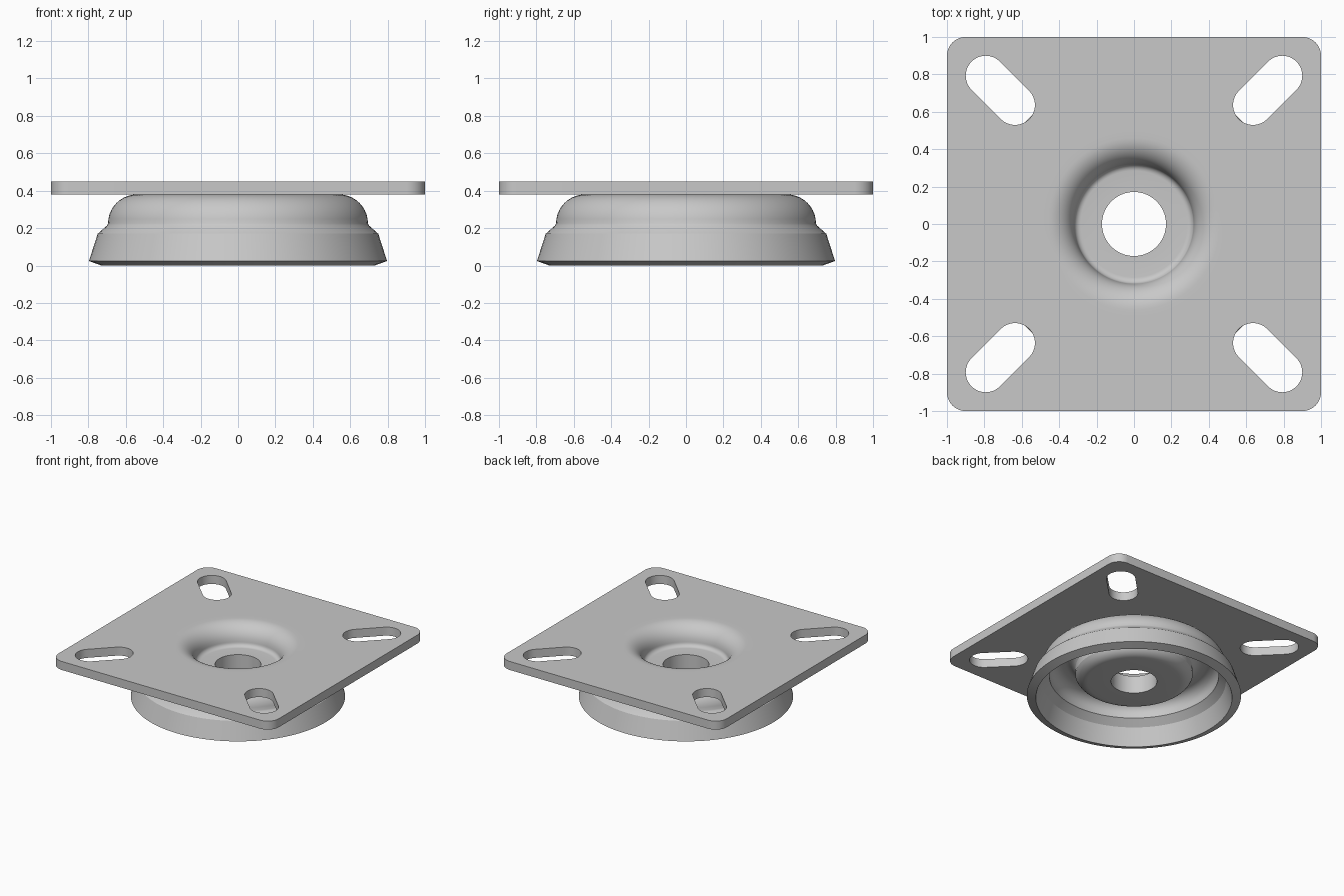
import bpy, bmesh
from math import sin, cos, pi, radians

if "Cube" in bpy.data.objects:
    bpy.data.objects.remove(bpy.data.objects["Cube"], do_unlink=True)

SEG = 96
TOP, UNDER = 0.45, 0.38      # plate faces
HOLE = 0.171                 # centre bore

steel = bpy.data.materials.new("steel grey")
steel.use_nodes = True
steel.diffuse_color = (0.58, 0.58, 0.58, 1)
steel.node_tree.nodes["Principled BSDF"].inputs["Base Color"].default_value = (0.58, 0.58, 0.58, 1)


def arc(cx, cy, r, start, end, steps):
    """Points along a circular arc, angles in degrees."""
    angles = [radians(start + (end - start) * i / steps) for i in range(steps + 1)]
    return [(cx + r * cos(a), cy + r * sin(a)) for a in angles]


def wall(bm, a, b):
    """Quads between two closed rings of vertices."""
    n = len(a)
    for i in range(n):
        j = (i + 1) % n
        bm.faces.new((a[i], a[j], b[j], b[i]))


def lathe(bm, profile, closed=False):
    """Turn a radius/height profile about the z axis; return its rings."""
    rings = []
    for r, z in profile:
        rings.append([bm.verts.new((x, y, z)) for x, y in arc(0, 0, r, 0, 360, SEG)[:-1]])
    for a, b in zip(rings, rings[1:]):
        wall(bm, a, b)
    if closed:
        wall(bm, rings[-1], rings[0])
    return rings


def ring_edges(bm, ring):
    edges = []
    for a, b in zip(ring, ring[1:] + ring[:1]):
        edges.append(bm.edges.get((a, b)) or bm.edges.new((a, b)))
    return edges


def finish(bm, name):
    bmesh.ops.recalc_face_normals(bm, faces=bm.faces)
    mesh = bpy.data.meshes.new(name)
    bm.to_mesh(mesh)
    bm.free()
    mesh.materials.append(steel)
    obj = bpy.data.objects.new(name, mesh)
    bpy.context.collection.objects.link(obj)
    bpy.ops.object.select_all(action='DESELECT')
    obj.select_set(True)
    bpy.context.view_layer.objects.active = obj
    bpy.ops.object.shade_smooth_by_angle(angle=radians(25))
    return obj


# Shared surface where the pressed plate nests in the cup, bore outwards
nest = [(HOLE, 0.21)] + arc(0.34, 0.26, 0.05, -90, 0, 6) + arc(0.46, 0.31, 0.07, 180, 90, 6)

# Mounting plate: rounded square, four diagonal slots, pressed centre dish
bm = bmesh.new()
dish = [(0.5, TOP)] + arc(0.46, 0.31, 0.14, 90, 172, 10)
dish += arc(0.285, 0.32, 0.035, 0, -90, 6) + [(HOLE, 0.285)]
rings = lathe(bm, dish + nest + [(0.5, UNDER)])

outlines = [[p for k in range(4)
             for p in arc((1, -1, -1, 1)[k] * 0.9, (1, 1, -1, -1)[k] * 0.9,
                          0.1, 90 * k, 90 * k + 90, 10)]]
for k in range(4):
    a = 45 + 90 * k
    near, far = 0.9, 1.121   # slot end centres along the diagonal
    c, s = cos(radians(a)), sin(radians(a))
    outlines.append(arc(far * c, far * s, 0.107, a - 90, a + 90, 16)
                    + arc(near * c, near * s, 0.107, a + 90, a + 270, 16))

upper, lower = ring_edges(bm, rings[0]), ring_edges(bm, rings[-1])
for outline in outlines:
    high = [bm.verts.new((x, y, TOP)) for x, y in outline]
    low = [bm.verts.new((x, y, UNDER)) for x, y in outline]
    wall(bm, high, low)
    upper += ring_edges(bm, high)
    lower += ring_edges(bm, low)
for edges in (upper, lower):
    bmesh.ops.triangle_fill(bm, edges=edges, use_beauty=True, normal=(0, 0, 1))
finish(bm, "mounting_plate")

# Bearing cup: flared skirt, rounded shoulder, channel underneath
bm = bmesh.new()
outside = arc(0.54, 0.225, 0.155, 90, 0, 10) + [(0.7, 0.214), (0.75, 0.17), (0.797, 0.024)]
inside = [(0.73, 0), (0.683, 0.14), (0.63, 0.19)] + arc(0.54, 0.22, 0.09, 0, 90, 8)
inside += arc(0.51, 0.23, 0.08, 90, 160, 6) + arc(0.345, 0.24, 0.1, -25, -90, 6) + [(HOLE, 0.14)]
lathe(bm, nest + outside + inside, closed=True)
finish(bm, "bearing_cup")
